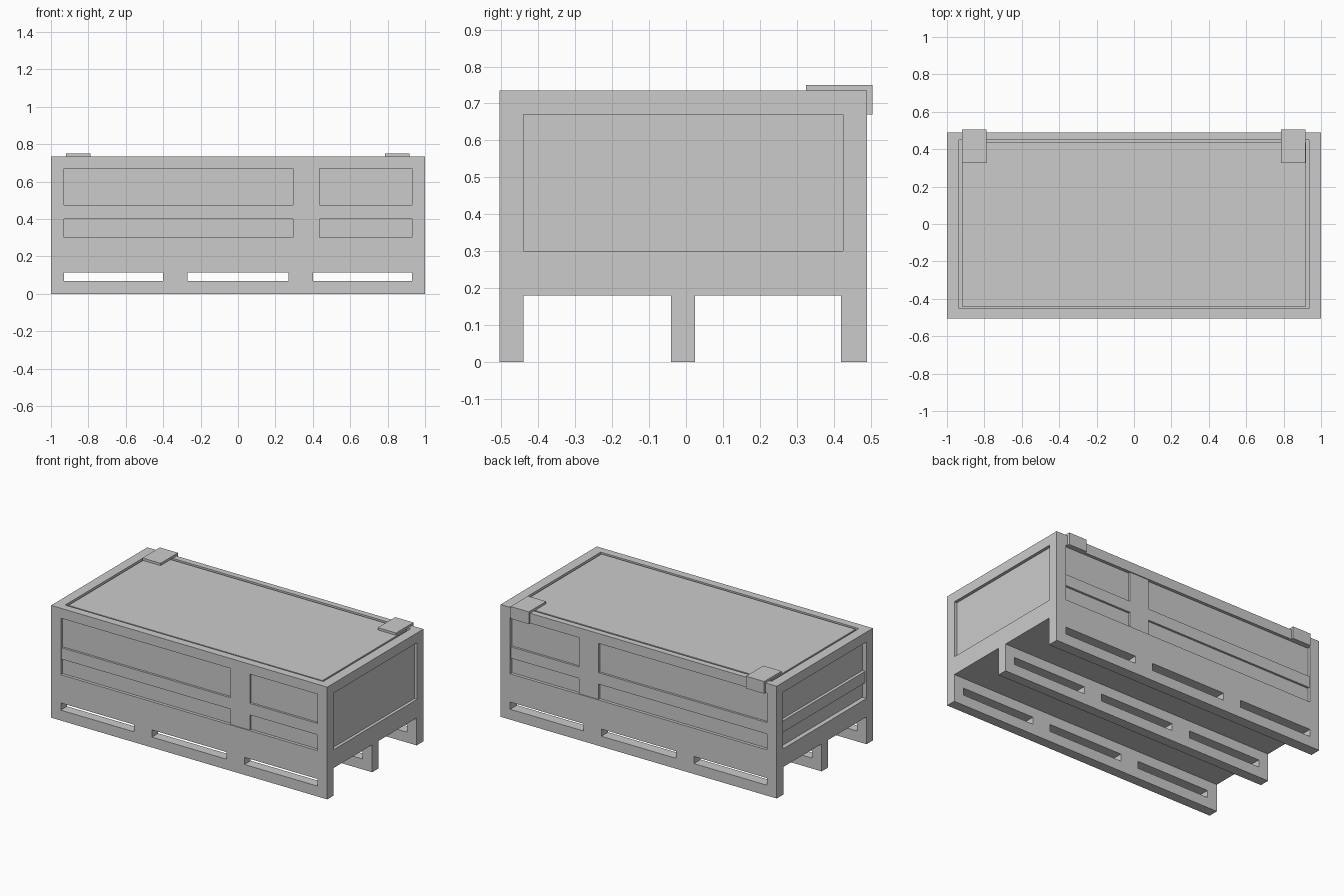
import bpy, bmesh

if "Cube" in bpy.data.objects:
    bpy.data.objects.remove(bpy.data.objects["Cube"])


def boxes(name, spans):
    """One object made of boxes given as (x0, x1, y0, y1, z0, z1)."""
    bm = bmesh.new()
    for x0, x1, y0, y1, z0, z1 in spans:
        verts = bmesh.ops.create_cube(bm, size=1)["verts"]
        for v in verts:
            v.co = (x1 if v.co.x > 0 else x0,
                    y1 if v.co.y > 0 else y0,
                    z1 if v.co.z > 0 else z0)
    return finish(name, bm)


def finish(name, bm):
    bmesh.ops.recalc_face_normals(bm, faces=bm.faces)
    mesh = bpy.data.meshes.new(name)
    bm.to_mesh(mesh)
    bm.free()
    obj = bpy.data.objects.new(name, mesh)
    bpy.context.collection.objects.link(obj)
    return obj


FRONT, BACK = -0.505, 0.49
DECK, TOP = 0.18, 0.735
P0, P1 = 0.30, 0.67          # side panel heights
B0, B1 = 0.40, 0.475         # rail heights
PX = 0.93                    # panel half length
PY0, PY1 = -0.44, 0.425      # end panel span
DEPTH, END_DEPTH = 0.02, 0.03

# Crate body with three runners: cross-section swept along x
profile = [(FRONT, 0), (-0.44, 0), (-0.44, DECK), (-0.04, DECK), (-0.04, 0),
           (0.025, 0), (0.025, DECK), (0.42, DECK), (0.42, 0), (BACK, 0),
           (BACK, TOP), (FRONT, TOP)]
bm = bmesh.new()
face = bm.faces.new([bm.verts.new((-1, y, z)) for y, z in profile])
ext = bmesh.ops.extrude_face_region(bm, geom=[face], use_keep_orig=True)
new_verts = [g for g in ext["geom"] if isinstance(g, bmesh.types.BMVert)]
bmesh.ops.translate(bm, verts=new_verts, vec=(2, 0, 0))
body = finish("crate_body", bm)

# Runner slots, wall recesses and lid recess
cuts = [(a, b, -1, 1, 0.068, 0.115)
        for a, b in ((-0.93, -0.40), (-0.27, 0.27), (0.40, 0.93))]
cuts += [(-PX, PX, -0.6, FRONT + DEPTH, P0, P1),
         (-PX, PX, BACK - DEPTH, 0.6, P0, P1),
         (0.98, 1.1, PY0, PY1, P0, P1),
         (-1.1, -1 + END_DEPTH, PY0, PY1, P0, P1),
         (-0.935, 0.935, -0.453, 0.45, TOP - 0.03, 0.9)]
cutter = boxes("recess_cutter", cuts)
cutter.hide_render = True
mod = body.modifiers.new("recesses", "BOOLEAN")
mod.operation = "DIFFERENCE"
mod.solver = "EXACT"
mod.object = cutter
bpy.context.view_layer.objects.active = body
bpy.ops.object.modifier_apply(modifier=mod.name)
bpy.data.objects.remove(cutter)

# Lid panel, leaving a thin groove around it
boxes("lid_panel", [(-0.92, 0.92, -0.44, 0.435, TOP - 0.03, TOP - 0.003)])

# Cross-shaped battens on the long walls, set just behind the frame
for name, y0, y1 in (("front_batten", FRONT + 0.006, FRONT + DEPTH),
                     ("back_batten", BACK - DEPTH, BACK - 0.006)):
    boxes(name, [(-PX, 0.295, y0, y1, B0, B1),
                 (0.295, 0.435, y0, y1, P0, P1),
                 (0.435, PX, y0, y1, B0, B1)])

# Single rail on the left end
boxes("left_end_rail", [(-0.99, -1 + END_DEPTH, PY0, PY1, B0, B1)])

# L-shaped hinges over the back edge
for side, x0 in (("left", -0.92), ("right", 0.785)):
    boxes(side + "_hinge", [(x0, x0 + 0.132, 0.325, 0.505, TOP, 0.75),
                            (x0, x0 + 0.132, BACK, 0.505, 0.67, TOP)])
